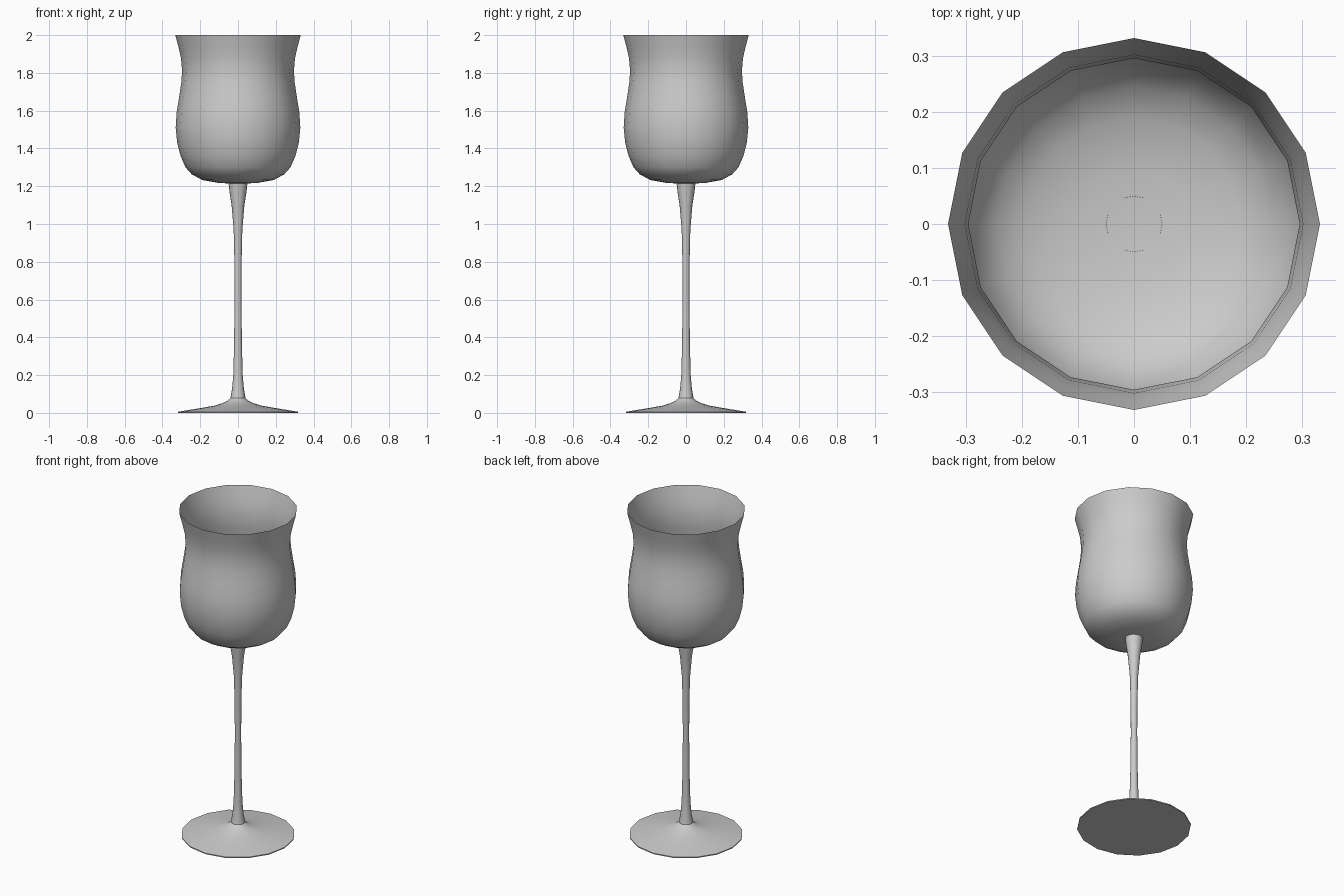
import bpy
import bmesh
import math

cube = bpy.data.objects.get("Cube")
if cube:
    bpy.data.objects.remove(cube, do_unlink=True)

SIDES = 16

# One pale grey for the whole goblet
grey = bpy.data.materials.new("pale_grey")
grey.use_nodes = True
grey.diffuse_color = (0.6, 0.6, 0.6, 1)
grey.node_tree.nodes["Principled BSDF"].inputs["Base Color"].default_value = (0.6, 0.6, 0.6, 1)


def lathe(name, profile, angle=35):
    """Spin a bottom-to-top (radius, height) profile around z."""
    bm = bmesh.new()
    verts = [bm.verts.new((r, 0, z)) for r, z in profile]
    edges = [bm.edges.new(pair) for pair in zip(verts, verts[1:])]
    bmesh.ops.spin(bm, geom=verts + edges, cent=(0, 0, 0), axis=(0, 0, 1),
                   angle=math.tau, steps=SIDES, use_merge=True)
    bmesh.ops.remove_doubles(bm, verts=bm.verts, dist=0.0005)
    # Point the faces outward: the first wall quad away from the axis decides
    bmesh.ops.recalc_face_normals(bm, faces=bm.faces)
    bm.normal_update()
    low = min(bm.faces, key=lambda f: f.calc_center_median().z)
    if low.normal.z > 0:
        bmesh.ops.reverse_faces(bm, faces=bm.faces)
    mesh = bpy.data.meshes.new(name)
    bm.to_mesh(mesh)
    bm.free()
    mesh.materials.append(grey)
    obj = bpy.data.objects.new(name, mesh)
    bpy.context.collection.objects.link(obj)
    bpy.ops.object.select_all(action="DESELECT")
    obj.select_set(True)
    bpy.context.view_layer.objects.active = obj
    bpy.ops.object.shade_smooth_by_angle(angle=math.radians(angle))
    return obj


# Wide foot with a flat underside
lathe("foot", [(0, 0), (0.318, 0), (0.318, 0.006), (0.22, 0.022),
               (0.125, 0.038), (0.08, 0.052), (0.055, 0.064), (0.04, 0.078)], 40)

# Slender stem, flared at both ends
lathe("stem", [(0.04, 0.078), (0.031, 0.13), (0.025, 0.2), (0.021, 0.35),
               (0.018, 0.6), (0.019, 0.8), (0.023, 0.97), (0.034, 1.1),
               (0.045, 1.17), (0.05, 1.216)])

# Thin open bowl with a full belly, a waist and a flared rim
lathe("bowl", [(0, 1.213), (0.1, 1.217), (0.19, 1.233), (0.245, 1.263),
               (0.278, 1.3), (0.304, 1.36), (0.322, 1.43), (0.33, 1.51),
               (0.325, 1.59), (0.312, 1.67), (0.3, 1.75), (0.296, 1.81),
               (0.302, 1.88), (0.316, 1.94), (0.332, 2.0)])
